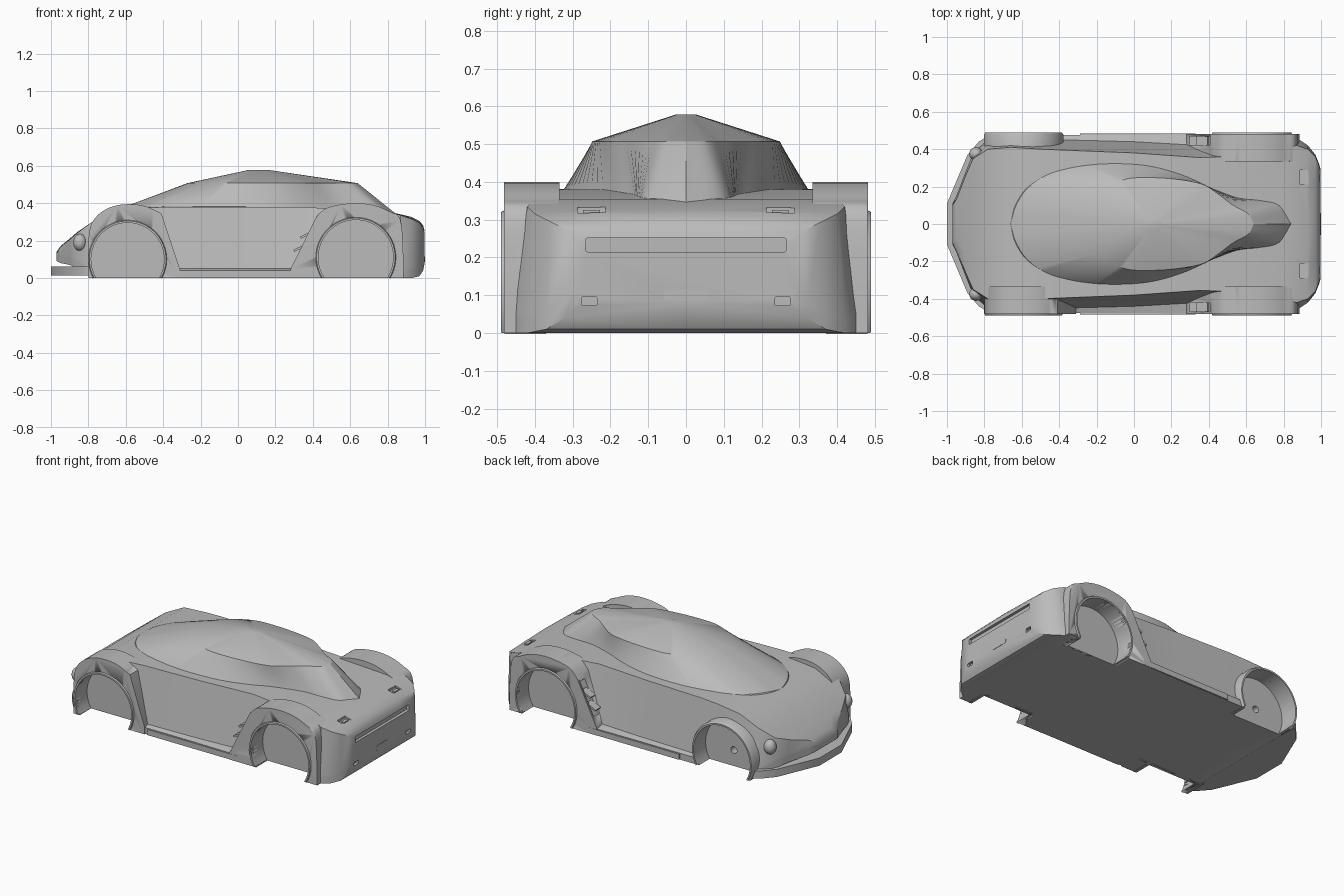
import bpy, bmesh, math
from mathutils import Vector, Matrix

old = bpy.data.objects.get("Cube")
if old:
    bpy.data.objects.remove(old, do_unlink=True)

grey = bpy.data.materials.new("body_grey")
grey.use_nodes = True
grey.diffuse_color = (0.5, 0.5, 0.5, 1)
grey.node_tree.nodes["Principled BSDF"].inputs["Base Color"].default_value = (0.5, 0.5, 0.5, 1)


def finish(name, bm, angle=35):
    bmesh.ops.recalc_face_normals(bm, faces=bm.faces)
    mesh = bpy.data.meshes.new(name)
    bm.to_mesh(mesh)
    bm.free()
    ob = bpy.data.objects.new(name, mesh)
    bpy.context.collection.objects.link(ob)
    mesh.materials.append(grey)
    bpy.ops.object.select_all(action="DESELECT")
    ob.select_set(True)
    bpy.context.view_layer.objects.active = ob
    bpy.ops.object.shade_smooth_by_angle(angle=math.radians(angle))
    return ob


def loft(name, rings, angle=35):
    """Skin closed rings of equal length and cap both ends."""
    bm = bmesh.new()
    vs = [[bm.verts.new(p) for p in r] for r in rings]
    n = len(vs[0])
    for a, b in zip(vs, vs[1:]):
        for i in range(n):
            j = (i + 1) % n
            bm.faces.new((a[i], a[j], b[j], b[i]))
    bm.faces.new(vs[0])
    bm.faces.new(vs[-1])
    return finish(name, bm, angle)


def mirror_ring(half):
    """Close a half ring whose end points lie on the centre plane."""
    return half + [Vector((p[0], -p[1], p[2])) for p in half[-2:0:-1]]


def spline(points, steps):
    """Smooth curve through the points."""
    p = [Vector(q) for q in points]
    p = [2 * p[0] - p[1]] + p + [2 * p[-1] - p[-2]]
    out = []
    for a, b, c, d in zip(p, p[1:], p[2:], p[3:]):
        for k in range(steps):
            t = k / steps
            out.append(0.5 * (2 * b + (c - a) * t + (2 * a - 5 * b + 4 * c - d) * t ** 2
                              + (3 * b - a - 3 * c + d) * t ** 3))
    return out + [p[-2]]


def box(name, size, loc, tilt=0, rounding=0.0):
    bm = bmesh.new()
    bmesh.ops.create_cube(bm, size=1, matrix=Matrix.Diagonal((*size, 1)))
    if rounding:
        edges = [e for e in bm.edges if abs((e.verts[0].co - e.verts[1].co).x) > 1e-5]
        bmesh.ops.bevel(bm, geom=edges, offset=rounding, segments=4, affect="EDGES", profile=0.5)
    bm.transform(Matrix.Translation(loc) @ Matrix.Rotation(tilt, 4, "Y"))
    return finish(name, bm)


def cylinder(name, radius, depth, loc, segments=64):
    bm = bmesh.new()
    bmesh.ops.create_cone(bm, cap_ends=True, segments=segments, radius1=radius, radius2=radius,
                          depth=depth, matrix=Matrix.Translation(loc) @ Matrix.Rotation(math.pi / 2, 4, "X"))
    return finish(name, bm)


def carve(target, cutters):
    bpy.context.view_layer.objects.active = target
    for c in cutters:
        mod = target.modifiers.new("cut", "BOOLEAN")
        mod.object, mod.operation, mod.solver = c, "DIFFERENCE", "EXACT"
        bpy.ops.object.modifier_apply(modifier=mod.name)


# Lower body: x, centre z, shoulder z, shoulder y, door foot y, sill y, underside z
stations = [
    (-.97, .14, .13, .1, .11, .11, .09), (-.95, .17, .165, .13, .15, .15, .08),
    (-.9, .21, .205, .26, .28, .28, .07), (-.86, .245, .24, .35, .38, .38, .05),
    (-.78, .3, .3, .4, .45, .45, 0), (-.66, .36, .36, .41, .46, .46, 0),
    (-.5, .38, .375, .4, .46, .47, 0), (-.38, .385, .38, .395, .45, .475, 0),
    (0, .385, .38, .38, .44, .475, 0), (.35, .38, .38, .355, .42, .48, 0),
    (.5, .37, .37, .36, .44, .48, 0), (.8, .355, .355, .4, .47, .47, 0),
    (.87, .34, .335, .42, .46, .46, 0), (.93, .325, .315, .4, .42, .42, 0),
    (.97, .305, .295, .36, .37, .37, .01), (.99, .28, .27, .31, .32, .32, .04),
    (.998, .25, .24, .28, .29, .29, .08)]
rings = []
for x, zc, zs, ws, wd, wl, b in stations:
    half = [(0, zc), (.6 * ws, (zc + zs) / 2), (ws, zs), (wd, b + .05), (wl, b + .04), (wl, b), (0, b)]
    rings.append(mirror_ring([Vector((x, y, z)) for y, z in half]))
body = loft("lower_body", rings)

# Canopy: foot outline, shoulder outline and a small crown
foot = [(-.66, 0, .36), (-.63, .1, .37), (-.56, .2, .375), (-.42, .28, .38), (-.2, .32, .38), (.05, .315, .38),
        (.25, .265, .38), (.42, .19, .375), (.55, .14, .37), (.68, .125, .36), (.79, .1, .345), (.86, 0, .33)]
brow = [(-.27, 0), (-.26, .06), (-.22, .13), (-.15, .19), (-.06, .235), (.03, .248),
        (.2, .242), (.36, .215), (.45, .16), (.53, .1), (.61, .055), (.64, 0)]
foot_ring = mirror_ring(spline(foot, 5))
brow_ring = mirror_ring(spline([(x, y, .507) for x, y in brow], 5))
crown = [Vector((.1 + (p.x - .1) * .11, p.y * .11, .578)) for p in brow_ring]
skirt = [Vector((p.x * 1.02, p.y * 1.05, p.z - .025)) for p in foot_ring]
loft("canopy", [skirt, foot_ring, brow_ring, crown], 30)

# Nose splitter
plan = [(-1, 0), (-1, .11), (-.89, .37), (-.83, .44), (-.78, .47), (-.7, .47), (-.7, 0)]
splitter = loft("splitter", [mirror_ring([Vector((x, y, z)) for x, y in plan]) for z in (.012, .06)])

# Fender profiles in x and z
front_profile = spline([(-.8, .1, 0), (-.795, .25, 0), (-.76, .325, 0), (-.69, .375, 0), (-.6, .394, 0),
                        (-.5, .385, 0), (-.41, .345, 0)], 4) + [Vector((-.31, .045, 0))]
rear_profile = [Vector((.28, .045, 0))] + spline([(.42, .33, 0), (.47, .372, 0), (.55, .393, 0),
                        (.64, .4, 0), (.73, .388, 0), (.81, .355, 0), (.87, .31, 0), (.885, .1, 0)], 4)
wheels = {"front": (-.59, .1, .195, front_profile), "rear": (.63, .11, .2, rear_profile)}


def fender(name, profile, side):
    bm = bmesh.new()
    pts = [Vector((profile[0].x, 0, 0))] + profile + [Vector((profile[-1].x, 0, 0))]
    caps = [[bm.verts.new((p.x, side * y, p.y)) for p in pts] for y in (.335, .482)]
    n = len(pts)
    for i in range(n):
        j = (i + 1) % n
        bm.faces.new((caps[0][i], caps[0][j], caps[1][j], caps[1][i]))
    for c in caps:
        bm.faces.new(c)
    # Round the crown and leave the edges by the ground alone
    rim = [e for e in bm.edges if abs(e.verts[0].co.y - e.verts[1].co.y) < 1e-5
           and max(v.co.z for v in e.verts) > .1 and min(v.co.z for v in e.verts) > .05]
    bmesh.ops.bevel(bm, geom=rim, offset=.032, segments=5, affect="EDGES", profile=.5, clamp_overlap=True)
    return finish(name, bm)


cutters = []
for place, (cx, cz, radius, profile) in wheels.items():
    hole = cylinder(place + "_axle_hole", .021, 2, (cx, 0, cz), 24)
    cutters.append(hole)
    carve(body, [hole])
    for side, label in ((1, "back"), (-1, "front")):
        well = cylinder("wheel_well", radius, .3, (cx, side * .52, cz))
        cutters.append(well)
        guard = fender(f"{place}_fender_{label}_side", profile, side)
        for part in (body, guard):
            carve(part, [well])
        if place == "front":
            carve(splitter, [well])
        else:
            # Air intake with two fins in the sloping leading face
            slot = box("intake_cut", (.08, .045, .22), (.36, side * .445, .2), math.radians(26))
            cutters.append(slot)
            carve(guard, [slot])
            for z in (.16, .23):
                box("intake_fin", (.07, .05, .012), (.35 + (z - .2) * .5, side * .445, z), math.radians(-25))
        # Wheel arch lip
        low = math.asin(cz / radius) - .04
        arc = []
        for k in range(41):
            a = -low + (math.pi + 2 * low) * k / 40
            d = Vector((math.cos(a), 0, math.sin(a)))
            arc.append([Vector((cx, side * y, cz)) + d * (radius + r)
                        for r, y in ((0, .37), (0, .49), (.01, .49), (.018, .475), (.018, .37))])
        loft(f"{place}_arch_lip_{label}_side", arc)

# Sills and headlamps
for side in (1, -1):
    box("sill", (.62, .03, .035), (.02, side * .468, .019))
    bm = bmesh.new()
    bmesh.ops.create_uvsphere(bm, u_segments=24, v_segments=12, radius=.045,
                              matrix=Matrix.Translation((-.845, side * .375, .19)) @ Matrix.Diagonal((.8, .8, 1, 1)))
    finish("headlamp", bm)

# Tail recesses and deck vents
slots = [box("tail_slot_cut", (.04, .53, .036), (1, 0, .233), 0, .004)]
for side in (1, -1):
    slots.append(box("tail_lamp_cut", (.04, .042, .022), (1, side * .256, .084), 0, .003))
    slots.append(box("deck_vent_cut", (.045, .075, .03), (.91, side * .25, .333)))
    box("deck_vent_tab", (.02, .045, .02), (.915, side * .25, .315))
carve(body, slots)
box("tail_plate", (.03, .118, .03), (.985, 0, .1), 0, .01)

for c in cutters + slots:
    bpy.data.objects.remove(c, do_unlink=True)
for ob in (body, splitter):
    ob.select_set(True)
    bpy.context.view_layer.objects.active = ob
    bpy.ops.object.shade_smooth_by_angle(angle=math.radians(35))
